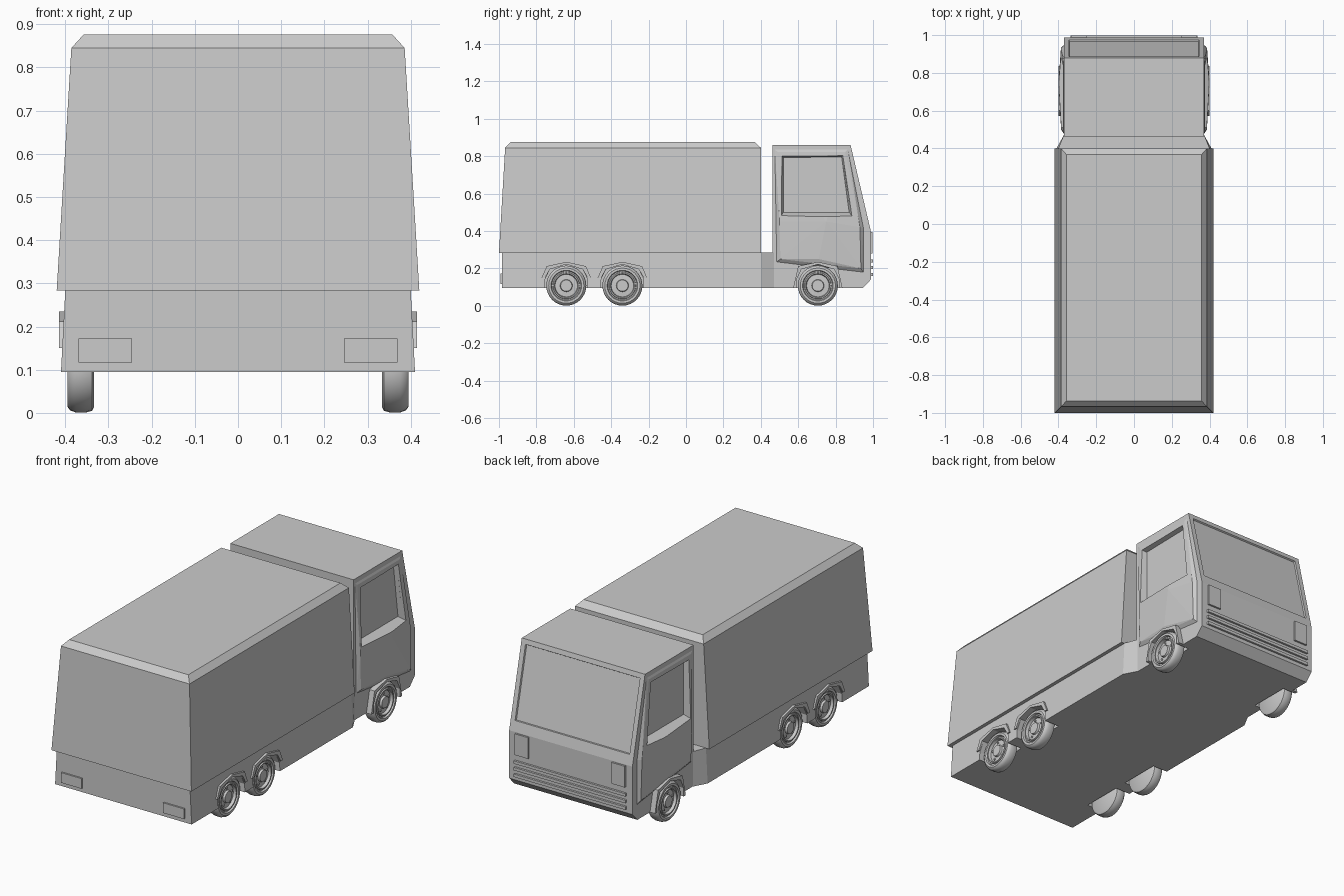
import bpy, bmesh, math
from mathutils import Vector

if "Cube" in bpy.data.objects:
    bpy.data.objects.remove(bpy.data.objects["Cube"])


def finish(name, bm):
    bmesh.ops.recalc_face_normals(bm, faces=bm.faces)
    me = bpy.data.meshes.new(name)
    bm.to_mesh(me)
    bm.free()
    ob = bpy.data.objects.new(name, me)
    bpy.context.collection.objects.link(ob)
    return ob


def loft_bm(rings):
    bm = bmesh.new()
    vs = [[bm.verts.new(p) for p in r] for r in rings]
    n = len(vs[0])
    for a, b in zip(vs, vs[1:]):
        for i in range(n):
            j = (i + 1) % n
            bm.faces.new((a[i], a[j], b[j], b[i]))
    bm.faces.new(vs[0])
    bm.faces.new(vs[-1])
    bmesh.ops.recalc_face_normals(bm, faces=bm.faces)
    return bm


def prism(name, x0, x1, pts, pts1=None):
    return finish(name, loft_bm([[(x0, y, z) for y, z in pts],
                                 [(x1, y, z) for y, z in (pts1 or pts)]]))


def rect(hx, y0, y1, z):
    return [(-hx, y0, z), (hx, y0, z), (hx, y1, z), (-hx, y1, z)]


def box(name, x0, x1, y0, y1, z0, z1):
    return prism(name, x0, x1, [(y0, z0), (y1, z0), (y1, z1), (y0, z1)])


def cut(targets, cutter):
    for t in targets:
        m = t.modifiers.new("cut", 'BOOLEAN')
        m.operation, m.solver, m.object = 'DIFFERENCE', 'EXACT', cutter
        bpy.context.view_layer.objects.active = t
        bpy.ops.object.modifier_apply(modifier=m.name)
    bpy.data.objects.remove(cutter)


# cargo box with tapered walls and chamfered roof
finish("cargo_box", loft_bm([rect(0.42, -1.0, 0.40, 0.283),
                             rect(0.386, -0.967, 0.40, 0.845),
                             rect(0.358, -0.937, 0.368, 0.876)]))

# chassis, narrowing toward the cab
def plan(hx, z):
    return [(-hx, -0.983, z), (hx, -0.983, z), (hx, 0.40, z), (0.372, 0.47, z),
            (-0.372, 0.47, z), (-hx, 0.40, z)]
chassis = finish("chassis", loft_bm([plan(0.41, 0.095), plan(0.40, 0.285)]))

# cab body with inset windscreen
prof = [(0.463, 0.095), (0.945, 0.095), (0.988, 0.14), (0.988, 0.40),
        (0.88, 0.86), (0.463, 0.86)]
bm = loft_bm([[(x, y, z) for y, z in prof] for x in (-0.37, 0.37)])
slope = next(f for f in bm.faces if f.normal.y > 0.8 and f.normal.z > 0.1)
bmesh.ops.inset_individual(bm, faces=[slope], thickness=0.037)
down = Vector((0, 0.108, -0.46)).normalized()
for v in slope.verts:
    if v.co.z < 0.6:
        v.co -= down * 0.03
inner = bmesh.ops.inset_individual(bm, faces=[slope], thickness=0.004, depth=-0.008)
cab = finish("cab", bm)

# wheel shapes
arch_in = [(-0.114, 0.05), (-0.114, 0.14), (-0.088, 0.195), (0, 0.222),
           (0.088, 0.195), (0.114, 0.14), (0.114, 0.05)]
tyre = [(0.094, 0.333), (0.103, 0.338), (0.107, 0.352), (0.107, 0.376),
        (0.102, 0.389), (0.094, 0.395), (0.082, 0.395), (0.078, 0.386),
        (0.072, 0.386), (0.070, 0.393), (0.064, 0.393), (0.060, 0.378),
        (0.033, 0.380), (0.030, 0.391)]

for side, s in (("right", 1), ("left", -1)):
    # bulged door
    bm = bmesh.new()
    for y, z in [(0.475, 0.835), (0.865, 0.835), (0.948, 0.42), (0.948, 0.18),
                 (0.71, 0.24), (0.485, 0.235)]:
        bm.verts.new((s * 0.36, y, z))
        bm.verts.new((s * 0.37, y, z))
    for x, y, z in [(0.374, 0.49, 0.823), (0.374, 0.852, 0.823), (0.387, 0.93, 0.42),
                    (0.384, 0.935, 0.20), (0.393, 0.71, 0.25), (0.384, 0.505, 0.25),
                    (0.400, 0.75, 0.45), (0.386, 0.50, 0.45)]:
        bm.verts.new((s * x, y, z))
    bmesh.ops.convex_hull(bm, input=bm.verts)
    door = finish(side + "_door", bm)

    # recessed side window
    cut([cab, door], prism("window_cutter", s * 0.350, s * 0.415,
        [(0.52, 0.792), (0.832, 0.797), (0.872, 0.50), (0.52, 0.50)],
        [(0.502, 0.812), (0.848, 0.812), (0.898, 0.468), (0.502, 0.468)]))

    # headlight and tail light
    box(side + "_headlight", s * 0.25, s * 0.33, 0.97, 0.998, 0.28, 0.395)
    box(side + "_tail_light", s * 0.245, s * 0.369, -0.992, -0.97, 0.117, 0.172)

    for place, yc, body, xo, zl in (("front", 0.705, cab, 0.400, 0.095),
                                    ("middle", -0.34, chassis, 0.415, 0.15),
                                    ("rear", -0.64, chassis, 0.415, 0.15)):
        tag = f"{side}_{place}"
        # wheel well and fender flare
        cut([body], prism("well_cutter", s * 0.32, s * 0.45,
                          [(yc + y, z) for y, z in arch_in]))
        outer = [(0.132, zl), (0.105, 0.212), (0, 0.235), (-0.105, 0.212), (-0.132, zl)]
        ring = [(yc + y, max(z, zl) if abs(y) > 0.11 else z) for y, z in
                (arch_in[1:-1] if zl > 0.12 else arch_in)] + [(yc + y, z) for y, z in outer]
        prism(tag + "_fender", s * 0.362, s * xo, ring)

        # tyre and rim
        n = 32
        wheel = finish(tag + "_wheel", loft_bm(
            [[(s * x, yc + r * math.cos(2 * math.pi * i / n),
               0.108 + r * math.sin(2 * math.pi * i / n)) for i in range(n)]
             for r, x in tyre]))
        bpy.ops.object.select_all(action='DESELECT')
        wheel.select_set(True)
        bpy.context.view_layer.objects.active = wheel
        bpy.ops.object.shade_smooth_by_angle(angle=math.radians(35))

        # wheel bolts
        for k in range(5):
            a = 2 * math.pi * k / 5 + math.pi / 2
            y, z = yc + 0.046 * math.cos(a), 0.108 + 0.046 * math.sin(a)
            prism(f"{tag}_bolt", s * 0.37, s * 0.384,
                  [(y + 0.006 * math.cos(j * math.pi / 3), z + 0.006 * math.sin(j * math.pi / 3))
                   for j in range(6)])

# grille slats
for z in (0.168, 0.204, 0.240):
    box("grille_slat", -0.335, 0.335, 0.975, 0.999, z - 0.008, z + 0.008)
